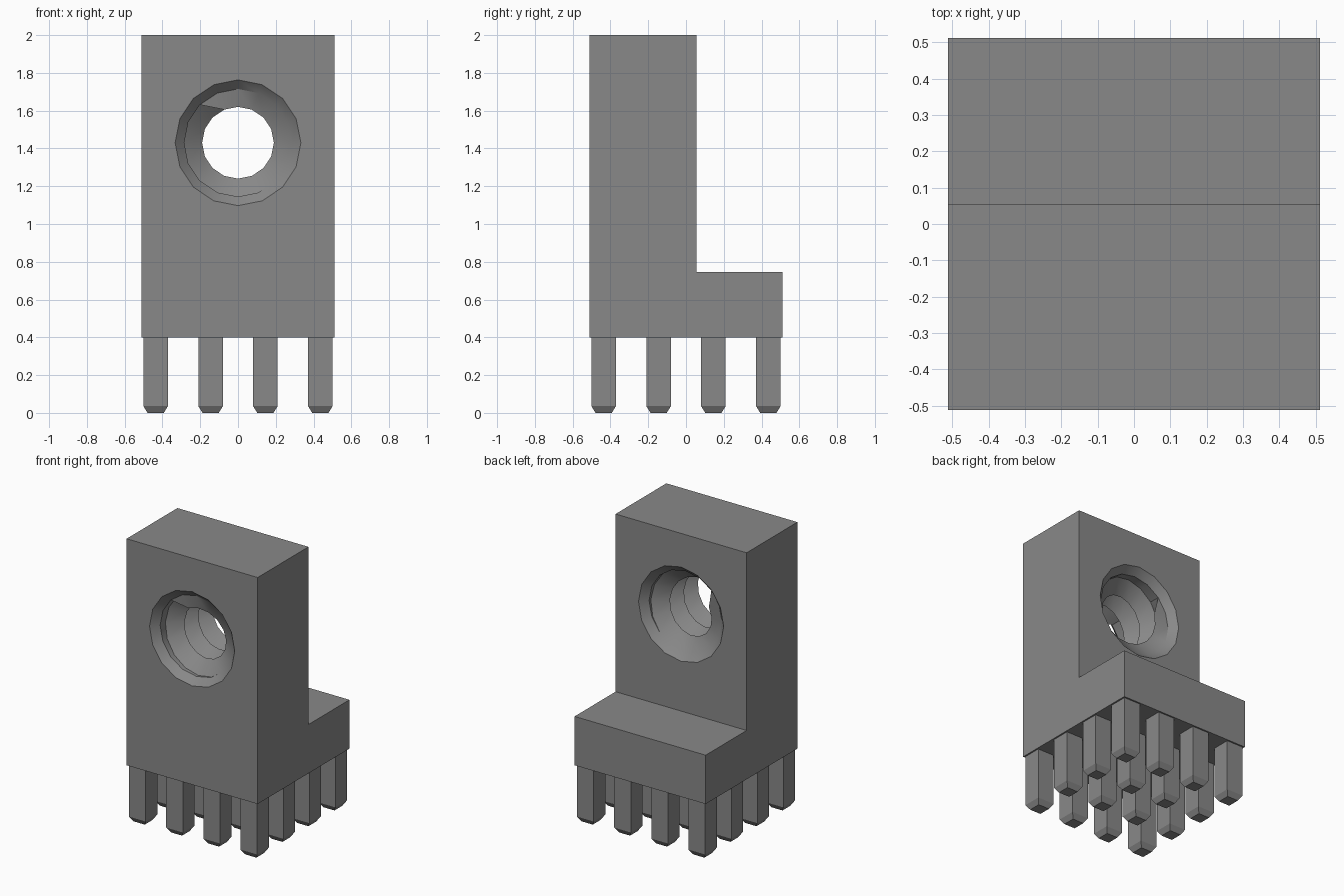
import bpy, bmesh, math

cube = bpy.data.objects.get("Cube")
if cube:
    bpy.data.objects.remove(cube, do_unlink=True)

# One plain grey for the whole model
grey = bpy.data.materials.new("grey")
grey.use_nodes = True
colour = (0.25, 0.25, 0.25, 1)
grey.diffuse_color = colour
grey.node_tree.nodes["Principled BSDF"].inputs["Base Color"].default_value = colour

HALF, BASE, STEP, TOP, BACK = 0.512, 0.40, 0.745, 2.0, 0.055
HOLE_Z, SIDES, TURNS = 1.43, 16, 3
R_RIM, R_ROOT, R_CREST, CHAMFER = 0.333, 0.285, 0.19, 0.05


def finish(bm, name):
    bmesh.ops.remove_doubles(bm, verts=bm.verts[:], dist=1e-5)
    bmesh.ops.recalc_face_normals(bm, faces=bm.faces[:])
    mesh = bpy.data.meshes.new(name)
    bm.to_mesh(mesh)
    bm.free()
    mesh.materials.append(grey)
    obj = bpy.data.objects.new(name, mesh)
    bpy.context.collection.objects.link(obj)
    return obj


def ring_point(i, r, y):
    # Angles run clockwise seen from the front, starting at the upper left
    a = math.radians(135) - math.tau * i / SIDES
    return (r * math.cos(a), y, HOLE_Z + r * math.sin(a))


def pierced_wall(bm, y, z0, z1):
    # Flat wall with the round opening left out
    rect = [(-HALF, y, z0), (HALF, y, z0), (HALF, y, z1), (-HALF, y, z1)]
    circle = [ring_point(i, R_RIM, y) for i in range(SIDES)]
    edges = []
    for loop in (rect, circle):
        vs = [bm.verts.new(p) for p in loop]
        edges += [bm.edges.new((v, vs[k - 1])) for k, v in enumerate(vs)]
    bmesh.ops.triangle_fill(bm, edges=edges, use_beauty=True)


# L-shaped body: extruded outline, with pierced front and back upper walls
bm = bmesh.new()
outline = [(-HALF, BASE), (HALF, BASE), (HALF, STEP), (BACK, STEP), (BACK, TOP), (-HALF, TOP)]
for k in (0, 1, 2, 4):
    (y0, z0), (y1, z1) = outline[k], outline[k + 1]
    bm.faces.new([bm.verts.new(p) for p in
                  ((-HALF, y0, z0), (HALF, y0, z0), (HALF, y1, z1), (-HALF, y1, z1))])
for x in (-HALF, HALF):
    bm.faces.new([bm.verts.new((x, y, z)) for y, z in outline])
pierced_wall(bm, -HALF, BASE, TOP)
pierced_wall(bm, BACK, STEP, TOP)
finish(bm, "body")

# Threaded bore: helical crests and roots between two chamfered rims
bm = bmesh.new()
start, end = -HALF + CHAMFER, BACK - CHAMFER
pitch = (end - start) / TURNS


def bore_column(i):
    pts = [ring_point(i, R_RIM, -HALF)]
    for j in range(-2 * (TURNS + 2), 2 * TURNS + 3):
        y = start + pitch * (j / 2 + i / SIDES)
        r = R_CREST if j % 2 == 0 and start + 1e-4 < y < end - 1e-4 else R_ROOT
        pts.append(ring_point(i, r, min(max(y, start), end)))
    return pts + [ring_point(i, R_RIM, BACK)]


for i in range(SIDES):
    a, b = bore_column(i), bore_column(i + 1)
    for k in range(len(a) - 1):
        quad = []
        for p in (a[k], b[k], b[k + 1], a[k + 1]):
            if all(math.dist(p, q) > 1e-5 for q in quad):
                quad.append(p)
        if len(quad) > 2:
            bm.faces.new([bm.verts.new(p) for p in quad])
bore = finish(bm, "threaded_bore")
# Turn the inner surface towards the bore axis
bm = bmesh.new()
bm.from_mesh(bore.data)
bm.normal_update()
facing = sum(f.normal.x * f.calc_center_median().x
             + f.normal.z * (f.calc_center_median().z - HOLE_Z) for f in bm.faces)
if facing > 0:
    bmesh.ops.reverse_faces(bm, faces=bm.faces[:])
bm.to_mesh(bore.data)
bm.free()
bpy.ops.object.select_all(action="DESELECT")
bore.select_set(True)
bpy.context.view_layer.objects.active = bore
bpy.ops.object.shade_smooth_by_angle(angle=math.radians(30))

# Sixteen square pins with tapered tips
SPOTS = (-0.436, -0.145, 0.145, 0.436)
for row, y in enumerate(SPOTS):
    for col, x in enumerate(SPOTS):
        bm = bmesh.new()
        rings = []
        for half, z in ((0.043, 0), (0.065, 0.036), (0.065, BASE)):
            rings.append([bm.verts.new((x + sx * half, y + sy * half, z))
                          for sx, sy in ((-1, -1), (1, -1), (1, 1), (-1, 1))])
        for lo, hi in zip(rings, rings[1:]):
            for k in range(4):
                bm.faces.new((lo[k - 1], lo[k], hi[k], hi[k - 1]))
        bm.faces.new(rings[0])
        bm.faces.new(rings[-1])
        finish(bm, f"pin_{row + 1}_{col + 1}")
